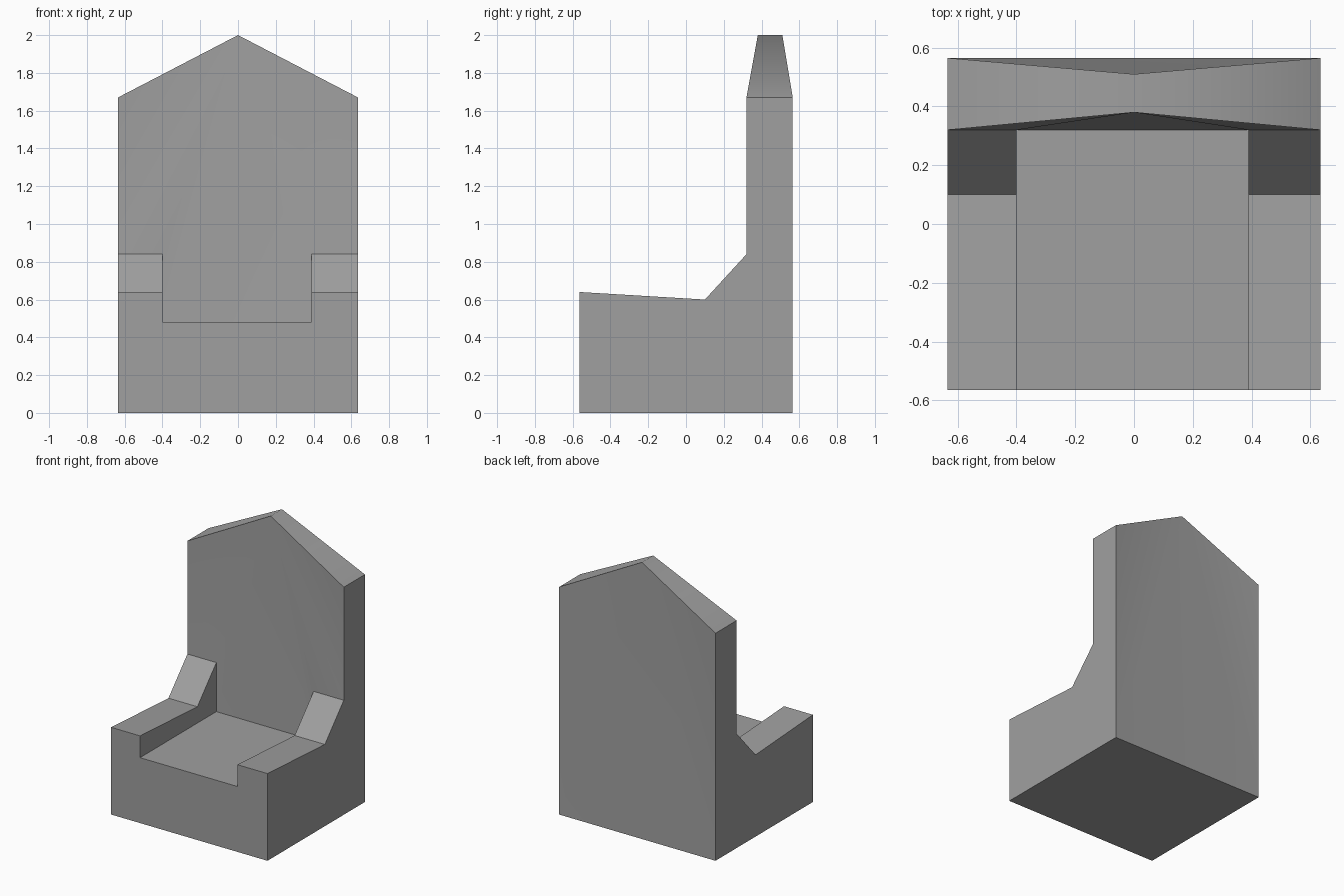
import bpy
import bmesh
import math

cube = bpy.data.objects.get("Cube")
if cube:
    bpy.data.objects.remove(cube, do_unlink=True)

# Main dimensions
HALF_W = 0.635
FRONT, BACK, REST = -0.565, 0.565, 0.32
SEAT_Z, EAVE_Z, PEAK_Z = 0.48, 1.67, 2.0
ARM_LINE = [(FRONT, 0.64), (0.10, 0.60), (REST, 0.84)]

# One warm-neutral stone colour
stone = bpy.data.materials.new("stone grey")
stone.use_nodes = True
grey = (0.35, 0.35, 0.35, 1)
stone.diffuse_color = grey
stone.node_tree.nodes["Principled BSDF"].inputs["Base Color"].default_value = grey

bm = bmesh.new()


def vert(x, y, z):
    return bm.verts.new((x, y, z))


def fan(apex, ring):
    for a, b in zip(ring, ring[1:]):
        bm.faces.new((apex, a, b))


# Tapered peak of the backrest
peak_front = vert(0, 0.38, PEAK_Z)
peak_back = vert(0, 0.51, PEAK_Z)


def chair_side(outer_x, inner_x):
    """One armrest with the outer wall and its half of the sloping top."""
    outer = [vert(outer_x, y, z) for y, z in ARM_LINE]
    inner = [vert(inner_x, y, z) for y, z in ARM_LINE]
    seat = [vert(inner_x, y, SEAT_Z) for y in (FRONT, REST)]
    foot = [vert(outer_x, y, 0) for y in (FRONT, BACK)]
    eave = [vert(outer_x, y, EAVE_Z) for y in (REST, BACK)]
    bm.faces.new([foot[0]] + outer + eave + [foot[1]])
    bm.faces.new([seat[0]] + inner + [seat[1]])
    for i in range(2):
        bm.faces.new((outer[i], outer[i + 1], inner[i + 1], inner[i]))
    bm.faces.new((peak_front, peak_back, eave[1], eave[0]))
    return outer, inner, seat, foot, eave


lo, li, ls, lf, le = chair_side(HALF_W, 0.39)
ro, ri, rs, rf, re = chair_side(-HALF_W, -0.40)

# Seat, underside and U-shaped front
bm.faces.new((ls[0], ls[1], rs[1], rs[0]))
bm.faces.new((lf[0], lf[1], rf[1], rf[0]))
bm.faces.new((rf[0], lf[0], lo[0], li[0], ls[0], rs[0], ri[0], ro[0]))

# Front and rear of the backrest, leaning gently in toward the peak
fan(peak_front, [le[0], lo[2], li[2], ls[1], rs[1], ri[2], ro[2], re[0]])
fan(peak_back, [le[1], lf[1], rf[1], re[1]])

bmesh.ops.recalc_face_normals(bm, faces=bm.faces[:])

# Keep the corners crisp, with soft backrest panels and a soft ridge
for face in bm.faces:
    face.smooth = True
for edge in bm.edges:
    ridge = set(edge.verts) == {peak_front, peak_back}
    edge.smooth = ridge or edge.calc_face_angle(math.pi) < math.radians(30)

mesh = bpy.data.meshes.new("high_back_armchair")
bm.to_mesh(mesh)
bm.free()
mesh.materials.append(stone)
chair = bpy.data.objects.new("high_back_armchair", mesh)
bpy.context.scene.collection.objects.link(chair)
